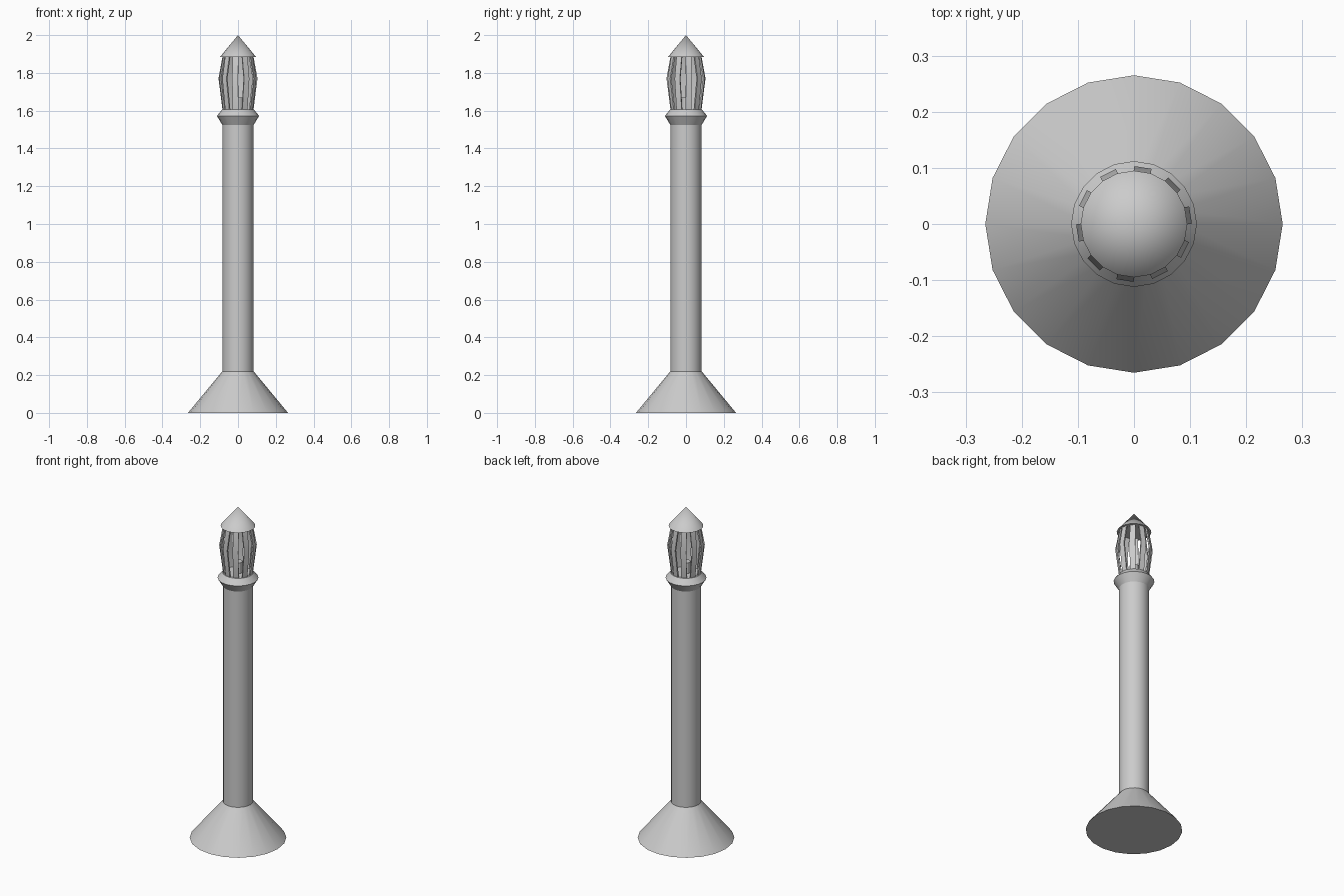
import bpy, bmesh
from math import sin, cos, tau, radians

if "Cube" in bpy.data.objects:
    bpy.data.objects.remove(bpy.data.objects["Cube"])

SIDES = 20


def finish(name, bm):
    bmesh.ops.recalc_face_normals(bm, faces=bm.faces[:])
    mesh = bpy.data.meshes.new(name)
    bm.to_mesh(mesh)
    bm.free()
    ob = bpy.data.objects.new(name, mesh)
    bpy.context.collection.objects.link(ob)
    bpy.ops.object.select_all(action='DESELECT')
    ob.select_set(True)
    bpy.context.view_layer.objects.active = ob
    bpy.ops.object.shade_smooth_by_angle(angle=radians(30))
    return ob


def turned(name, profile, sides=SIDES):
    """Closed turned solid from (radius, z) points; radius 0 makes a tip."""
    bm = bmesh.new()
    rings = []
    for r, z in profile:
        n = 1 if r == 0 else sides
        rings.append([bm.verts.new((r * cos(tau * i / sides), r * sin(tau * i / sides), z))
                      for i in range(n)])
    for a, b in zip(rings, rings[1:]):
        for i in range(sides):
            j = (i + 1) % sides
            if len(b) == 1:
                bm.faces.new((a[i], a[j], b[0]))
            else:
                bm.faces.new((a[i], a[j], b[j], b[i]))
    for ring in (rings[0], rings[-1]):
        if len(ring) > 1:
            bm.faces.new(ring)
    return finish(name, bm)


# Flared foot, post and collar in one turned body
turned("post", [(0.265, 0), (0.083, 0.22), (0.083, 1.525),
                (0.112, 1.572), (0.085, 1.605)])

# Pointed cap and the small light inside the cage
turned("cap", [(0.095, 1.885), (0, 2.0)])
turned("inner_light", [(0.025, 1.6), (0.025, 1.67)], 12)

# Ten bent slats forming the lantern cage
bm = bmesh.new()
HALF_WIDTH, THICK = 0.0155, 0.008
for k in range(10):
    a = radians(9 + 36 * k)
    loops = []
    for r, z in [(0.080, 1.6), (0.102, 1.77), (0.080, 1.89)]:
        loop = []
        for radial, side in [(r, -1), (r, 1), (r - THICK, 1), (r - THICK, -1)]:
            t = side * HALF_WIDTH
            loop.append(bm.verts.new((radial * cos(a) - t * sin(a),
                                      radial * sin(a) + t * cos(a), z)))
        loops.append(loop)
    for lo, hi in zip(loops, loops[1:]):
        for i in range(4):
            j = (i + 1) % 4
            bm.faces.new((lo[i], lo[j], hi[j], hi[i]))
    bm.faces.new(loops[0])
    bm.faces.new(loops[-1])
finish("cage_slats", bm)
